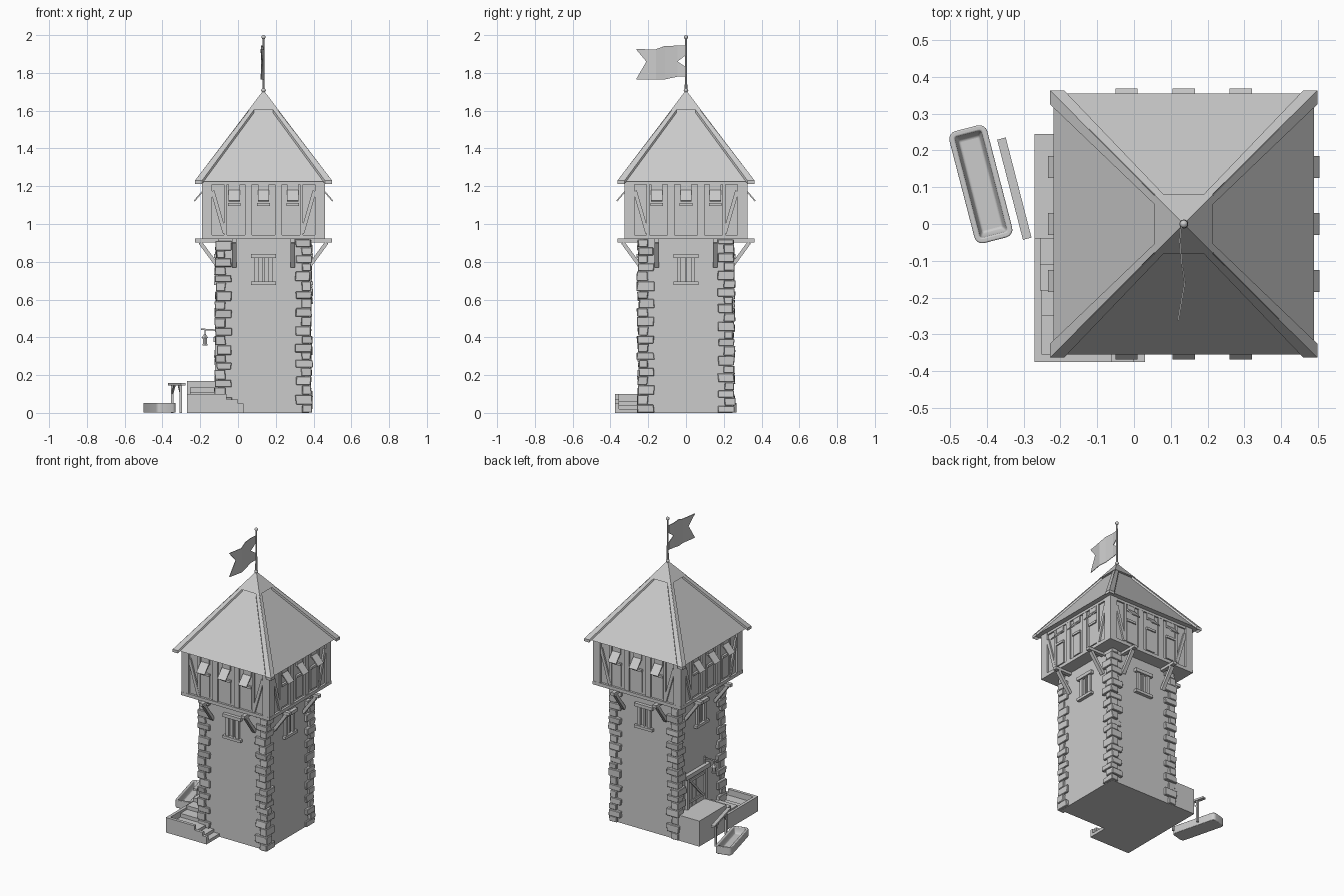
import bpy, bmesh, math, random
from mathutils import Matrix, Vector

if "Cube" in bpy.data.objects:
    bpy.data.objects.remove(bpy.data.objects["Cube"])

random.seed(4)
CX = 0.135
T = Matrix.Translation
SIDES = [T((CX, 0, 0)) @ Matrix.Rotation(k * math.pi / 2, 4, 'Z') for k in range(4)]
I = Matrix.Identity(4)


def finish(bm, name, smooth=False, bevel=0):
    bmesh.ops.recalc_face_normals(bm, faces=bm.faces)
    me = bpy.data.meshes.new(name)
    bm.to_mesh(me)
    bm.free()
    ob = bpy.data.objects.new(name, me)
    bpy.context.collection.objects.link(ob)
    if bevel:
        m = ob.modifiers.new("bevel", 'BEVEL')
        m.width, m.segments = bevel, 3 if smooth else 1
    if smooth:
        bpy.ops.object.select_all(action='DESELECT')
        ob.select_set(True)
        bpy.context.view_layer.objects.active = ob
        bpy.ops.object.shade_smooth_by_angle()
    return ob


def box(bm, lo, hi, M=I):
    lo, hi = Vector(lo), Vector(hi)
    s = hi - lo
    return bmesh.ops.create_cube(bm, size=1, matrix=M @ T((lo + hi) / 2) @ Matrix.Diagonal((*s, 1)))['verts']


def bar(bm, a, b, w, h, M=I):
    a, b = Vector(a), Vector(b)
    d = b - a
    R = d.to_track_quat('Y', 'Z').to_matrix().to_4x4()
    bmesh.ops.create_cube(bm, size=1, matrix=M @ T((a + b) / 2) @ R @ Matrix.Diagonal((w, d.length, h, 1)))


def cone(bm, x, y, z0, z1, r0, r1, seg=10, M=I):
    bmesh.ops.create_cone(bm, cap_ends=True, segments=seg, radius1=r0, radius2=max(r1, 0.0001),
                          depth=z1 - z0, matrix=M @ T((x, y, (z0 + z1) / 2)))


# stone shaft
bm = bmesh.new()
box(bm, (CX - .24, -.24, 0), (CX + .24, .24, .93))
finish(bm, "tower_shaft")

# irregular corner stones
bm = bmesh.new()
for k, M in enumerate(SIDES):
    z, i = 0.0, k
    while z < 0.9:
        h = min(random.uniform(.038, .054), .92 - z)
        a, b = (.08, .048) if i % 2 else (.048, .08)
        p, q = random.uniform(.248, .26), random.uniform(.248, .26)
        vs = box(bm, (-p, -q, z + .001), (-.25 + a, -.25 + b, z + h - .001), M)
        for v in vs:
            v.co += Vector([random.uniform(-.004, .004) for _ in range(2)] + [0])
        z += h
        i += 1
finish(bm, "corner_stones", bevel=.003)

# barred windows and jetty brackets on each side
win, brk = bmesh.new(), bmesh.new()
for M in SIDES:
    box(win, (-.066, -.262, .82), (.066, -.235, .842), M)
    box(win, (-.066, -.262, .678), (.066, -.235, .696), M)
    for x, w, d in ((-.037, .011, .254), (.037, .011, .254), (0, .006, .248)):
        box(win, (x - w, -d, .69), (x + w, -.235, .825), M)
    for x in (-.155, .155):
        box(brk, (x - .013, -.362, .903), (x + .013, -.235, .922), M)
        bar(brk, (x, -.335, .902), (x, -.242, .775), .024, .02, M)
finish(win, "window_frames")
finish(brk, "jetty_brackets")

# timber framed upper storey
bm = bmesh.new()
box(bm, (CX - .312, -.312, .92), (CX + .312, .312, 1.24))
finish(bm, "upper_storey_walls")
tim, flaps = bmesh.new(), bmesh.new()
for M in SIDES:
    box(tim, (-.326, -.326, .92), (.326, -.305, .942), M)
    box(tim, (-.322, -.322, 1.21), (.322, -.305, 1.235), M)
    for s in (-1, 1):
        xs = sorted((s * .325, s * .272))
        box(tim, (xs[0], -.325, .93), (xs[1], -.272, 1.23), M)
        bar(tim, (s * .27, -.314, 1.175), (s * .205, -.314, .95), .018, .02, M)
        xs = sorted((s * .06, s * .098))
        box(tim, (xs[0], -.321, .94), (xs[1], -.305, 1.215), M)
        xs = sorted((s * .192, s * .208))
        box(tim, (xs[0], -.321, .94), (xs[1], -.305, 1.215), M)
    for x in (-.155, 0, .155):
        box(tim, (x - .032, -.318, .955), (x + .032, -.305, 1.10), M)
        box(tim, (x - .034, -.326, 1.095), (x + .034, -.305, 1.11), M)
        box(tim, (x - .03, -.32, 1.17), (x + .03, -.305, 1.22), M)
        bar(flaps, (x, -.318, 1.178), (x, -.366, 1.122), .06, .007, M)
finish(tim, "timber_frame")
finish(flaps, "window_flaps")

# pyramid roof with raised hip trims and a cap
Q = T((CX, 0, 0)) @ Matrix.Rotation(math.pi / 4, 4, 'Z')
r2 = math.sqrt(2)
bm = bmesh.new()
cone(bm, 0, 0, 1.226, 1.688, .354 * r2, 0, 4, Q)
finish(bm, "roof")
bm = bmesh.new()
cone(bm, 0, 0, 1.603, 1.706, .08 * r2, .003, 4, Q)
finish(bm, "roof_cap")
bm = bmesh.new()
for M in SIDES:
    for s in (-1, 1):
        pts = [(.363, 1.23), (.325, 1.23), (.05, 1.605), (.078, 1.605)]
        co = [Vector((s * x, -.363 * (1.704 - z) / .474, z)) for x, z in pts]
        t = [bm.verts.new(M @ c) for c in co]
        u = [bm.verts.new(M @ (c - Vector((0, 0, .018)))) for c in co]
        bm.faces.new(t)
        bm.faces.new(u[::-1])
        for i in range(4):
            j = (i + 1) % 4
            bm.faces.new((t[i], t[j], u[j], u[i]))
finish(bm, "roof_hip_trims")

# flag pole with ball ends
bm = bmesh.new()
cone(bm, CX, 0, 1.68, 1.99, .007, .005)
for z, r in ((1.708, .012), (1.989, .011)):
    bmesh.ops.create_uvsphere(bm, u_segments=12, v_segments=8, radius=r, matrix=T((CX, 0, z)))
finish(bm, "flag_pole", smooth=True)

# swallow-tailed flag, upper and lower bands meeting at mid height
bm = bmesh.new()
top = [(0, 1.945, 1.895), (-.045, 1.944, 1.86), (-.11, 1.943, 1.86), (-.16, 1.925, 1.86), (-.21, 1.925, 1.86), (-.262, 1.926, 1.922)]
low = [(0, 1.83, 1.782), (-.045, 1.86, 1.78), (-.11, 1.86, 1.766), (-.16, 1.86, 1.764), (-.21, 1.86, 1.764), (-.262, 1.770, 1.766)]
for band in (top, low):
    cols = []
    for y, a, b in band:
        x = CX + .009 * math.sin(y * 30) * min(1, -y * 12) - .004
        cols.append([bm.verts.new((x, y, z)) for z in (a, b)])
    for p, q in zip(cols, cols[1:]):
        bm.faces.new((p[0], q[0], q[1], p[1]))
bmesh.ops.remove_doubles(bm, verts=bm.verts, dist=.0005)
m = finish(bm, "flag").modifiers.new("thick", 'SOLIDIFY')
m.thickness = .004

# entrance stair wrapping the front left corner
bm = bmesh.new()
box(bm, (-.27, -.04, 0), (-.1, .245, .17))
for y0, y1, z in ((-.11, -.04, .135), (-.18, -.11, .11), (-.25, -.18, .085)):
    box(bm, (-.255, y0, 0), (-.1, y1, z))
for x0, x1, z in ((-.255, -.06, .06), (-.06, -.01, .04), (-.01, .03, .02)):
    box(bm, (x0, -.36, 0), (x1, -.235, z))
finish(bm, "entrance_steps")
bm = bmesh.new()
box(bm, (-.27, -.36, 0), (-.25, -.04, .10))
for x0, x1, z in ((-.27, -.06, .10), (-.06, 0, .072), (0, .03, .05)):
    box(bm, (x0, -.375, 0), (x1, -.355, z))
finish(bm, "stair_parapet")

# plank door and frame
bm = bmesh.new()
for i in range(4):
    y = -.035 + i * .043
    box(bm, (-.111, y, .17), (-.1, y + .041, .375))
bar(bm, (-.113, -.02, .2), (-.113, .12, .35), .014, .012)
for z in (.2, .34):
    box(bm, (-.117, -.03, z), (-.105, .13, z + .016))
finish(bm, "plank_door")
bm = bmesh.new()
for y in (-.055, .137):
    box(bm, (-.122, y, .17), (-.1, y + .022, .38))
box(bm, (-.13, -.075, .375), (-.1, .178, .403))
finish(bm, "door_frame")

# hanging lantern
bm = bmesh.new()
Y = -.045
bar(bm, (-.1, Y, .437), (-.197, Y, .443), .008, .008)
bar(bm, (-.105, Y, .40), (-.105, Y + .0001, .45), .012, .006)
L = -.175
cone(bm, L, Y, .415, .44, .002, .002, 6)
cone(bm, L, Y, .396, .418, .021, .004, 6)
cone(bm, L, Y, .364, .398, .011, .014, 6)
cone(bm, L, Y, .357, .365, .016, .016, 6)
finish(bm, "lantern")

# water trough
bm = bmesh.new()
M = T((-.416, .108, 0)) @ Matrix.Rotation(math.radians(14.5), 4, 'Z')
box(bm, (-.053, -.157, .001), (.053, .157, .053))
bmesh.ops.bevel(bm, geom=[e for e in bm.edges if abs(e.verts[0].co.z - e.verts[1].co.z) > .01],
                offset=.022, segments=4, profile=.5, affect='EDGES')
bm.faces.ensure_lookup_table()
up = max(bm.faces, key=lambda f: f.calc_center_median().z)
bmesh.ops.inset_region(bm, faces=[up], thickness=.015)
for z, sx, sy in ((.026, .9, .97), (.012, .8, .93)):
    up = bmesh.ops.extrude_discrete_faces(bm, faces=[up])['faces'][0]
    for v in up.verts:
        v.co = Vector((v.co.x * sx, v.co.y * sy, z))
bmesh.ops.transform(bm, matrix=M, verts=bm.verts)
finish(bm, "water_trough", smooth=True, bevel=.004)

# hitching rail
bm = bmesh.new()
A, B = Vector((-.36, .232, .152)), Vector((-.29, -.04, .152))
bar(bm, A, B, .024, .012)
d = (B - A).normalized()
for f, s in ((.18, 1), (.82, -1)):
    p = A.lerp(B, f)
    box(bm, (p.x - .006, p.y - .006, 0), (p.x + .006, p.y + .006, .15))
    bar(bm, p - Vector((0, 0, .05)), p + d * s * .045 - Vector((0, 0, .006)), .009, .009)
finish(bm, "hitching_rail")
